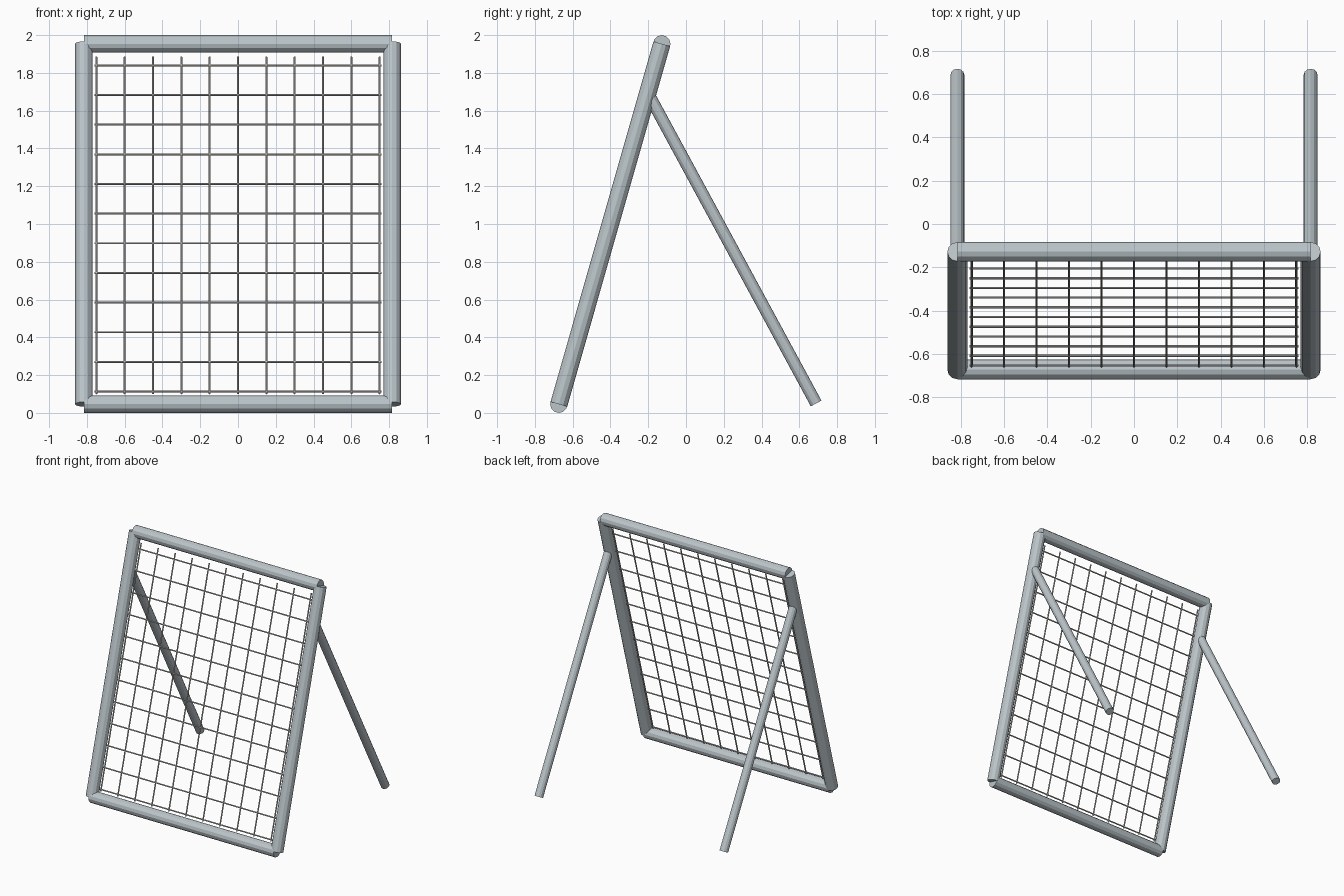
import bpy
from mathutils import Vector

cube = bpy.data.objects.get("Cube")
if cube:
    bpy.data.objects.remove(cube, do_unlink=True)


def make_material(name, color):
    mat = bpy.data.materials.new(name)
    mat.use_nodes = True
    mat.diffuse_color = color
    mat.node_tree.nodes["Principled BSDF"].inputs["Base Color"].default_value = color
    return mat


STEEL = make_material("blue grey steel", (0.50, 0.56, 0.59, 1))
WIRE = make_material("light warm grey wire", (0.60, 0.59, 0.56, 1))


def rod(name, start, end, radius, sides, mat):
    """Capped cylinder between two points."""
    start, end = Vector(start), Vector(end)
    axis = end - start
    bpy.ops.mesh.primitive_cylinder_add(
        vertices=sides, radius=radius, depth=axis.length, location=(start + end) / 2)
    obj = bpy.context.object
    obj.rotation_euler = axis.to_track_quat('Z', 'Y').to_euler()
    obj.name = name
    obj.data.materials.append(mat)
    return obj


# The leaning plane of the frame
HALF_WIDTH = 0.816
TUBE = 0.046
BOTTOM = Vector((0, -0.673, TUBE))
TOP = Vector((0, -0.128, 2 - TUBE))


def on_plane(x, z):
    """Point of the leaning plane at the given x and height."""
    point = BOTTOM.lerp(TOP, (z - BOTTOM.z) / (TOP.z - BOTTOM.z))
    point.x = x
    return point


# Frame rails
for name, z in (("bottom_rail", BOTTOM.z), ("top_rail", TOP.z)):
    rod(name, on_plane(-HALF_WIDTH, z), on_plane(HALF_WIDTH, z), TUBE, 12, STEEL)

# Side posts and back legs
for side, s in (("left", 1), ("right", -1)):
    x = s * HALF_WIDTH
    rod(side + "_post", on_plane(x, BOTTOM.z), on_plane(x, TOP.z), TUBE, 12, STEEL)
    rod(side + "_back_leg", (x, 0.689, 0.05), (x, -0.2, 1.69), 0.032, 12, STEEL)

# Wire mesh
for i in range(11):
    x = (i - 5) * 0.15
    rod("upright_wire", on_plane(x, 0.1), on_plane(x, 1.885), 0.0052, 8, WIRE)
for i in range(12):
    z = 0.113 + i * 0.157
    rod("cross_wire", on_plane(-0.76, z), on_plane(0.76, z), 0.0052, 8, WIRE)
